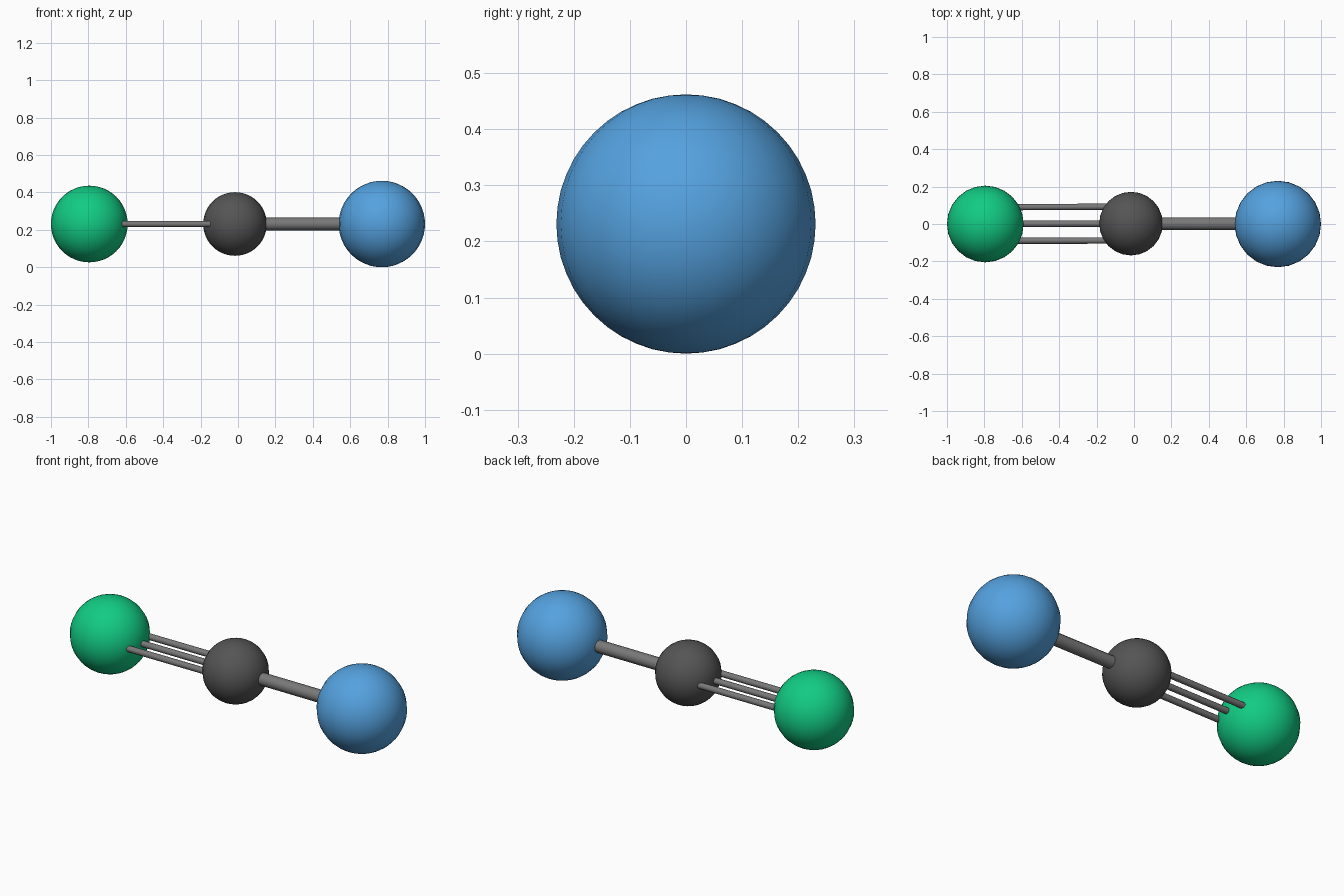
import bpy
import math
from mathutils import Vector

if "Cube" in bpy.data.objects:
    bpy.data.objects.remove(bpy.data.objects["Cube"])

Z = 0.231  # height of the molecule axis


def material(name, rgb):
    m = bpy.data.materials.new(name)
    m.diffuse_color = (*rgb, 1)
    m.use_nodes = True
    m.node_tree.nodes["Principled BSDF"].inputs["Base Color"].default_value = m.diffuse_color
    return m


def smooth(ob, name, mat):
    ob.name = name
    ob.data.materials.append(mat)
    bpy.ops.object.shade_smooth_by_angle(angle=math.radians(50))


def atom(name, centre, radius, mat):
    bpy.ops.mesh.primitive_uv_sphere_add(segments=24, ring_count=24,
                                         radius=radius, location=centre)
    smooth(bpy.context.object, name, mat)


def bond(name, a, b, radius, offset, mat):
    shift = Vector((0, offset, 0))
    d = b - a
    bpy.ops.mesh.primitive_cylinder_add(vertices=12, radius=radius, depth=d.length,
                                        location=(a + b) / 2 + shift)
    ob = bpy.context.object
    ob.rotation_euler = d.to_track_quat('Z', 'Y').to_euler()
    smooth(ob, name, mat)


green = material("green", (0.006, 0.60, 0.23))
blue = material("blue", (0.09, 0.36, 0.74))
dark = material("dark_grey", (0.09, 0.09, 0.09))
bond_grey = material("bond_grey", (0.19, 0.19, 0.19))

left = Vector((-0.795, 0, Z))
middle = Vector((-0.016, 0.002, Z))
right = Vector((0.769, 0, Z))

# Atoms
atom("left_atom", left, 0.205, green)
atom("middle_atom", middle, 0.17, dark)
atom("right_atom", right, 0.231, blue)

# Triple bond on the left, single bond on the right
for name, y in (("front", -0.09), ("centre", 0), ("back", 0.09)):
    bond("triple_bond_" + name, left, middle, 0.017, y, bond_grey)
bond("single_bond", middle, right, 0.034, 0, bond_grey)
